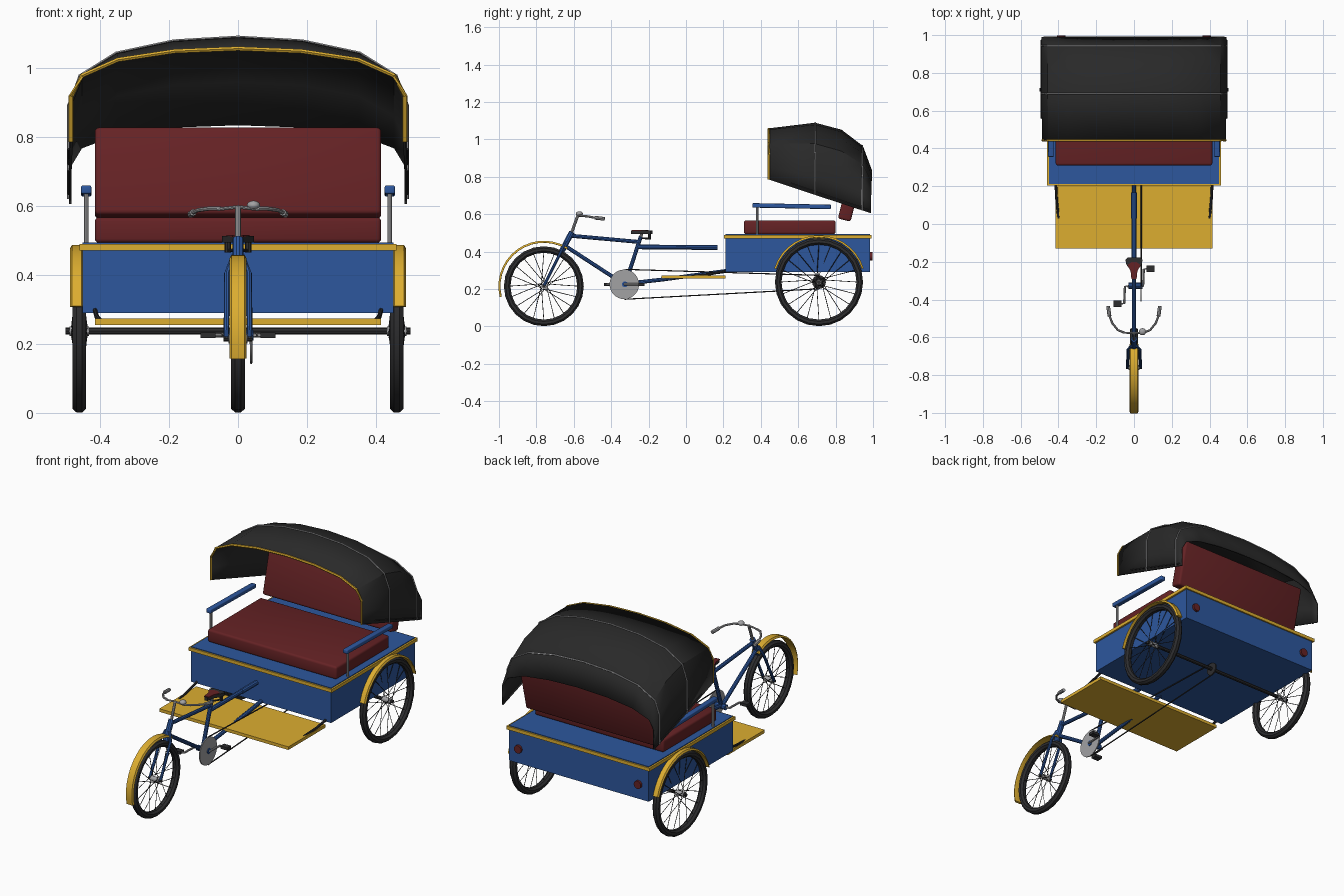
import bpy, bmesh, math
from mathutils import Matrix, Vector

if "Cube" in bpy.data.objects:
    bpy.data.objects.remove(bpy.data.objects["Cube"])


def material(name, rgb):
    m = bpy.data.materials.new(name)
    m.diffuse_color = (*rgb, 1)
    m.use_nodes = True
    m.node_tree.nodes["Principled BSDF"].inputs["Base Color"].default_value = m.diffuse_color
    return m


BLUE = material("blue paint", (0.026, 0.095, 0.34))
YELLOW = material("yellow paint", (0.72, 0.42, 0.03))
RED = material("red leather", (0.13, 0.016, 0.018))
CANVAS = material("black canvas", (0.022, 0.022, 0.022))
RUBBER = material("dark rubber", (0.026, 0.026, 0.028))
STEEL = material("grey steel", (0.36, 0.36, 0.37))


def finish(name, bm, mat, smooth=True):
    bmesh.ops.recalc_face_normals(bm, faces=bm.faces)
    me = bpy.data.meshes.new(name)
    bm.to_mesh(me)
    bm.free()
    ob = bpy.data.objects.new(name, me)
    bpy.context.collection.objects.link(ob)
    me.materials.append(mat)
    if smooth:
        bpy.context.view_layer.objects.active = ob
        bpy.ops.object.select_all(action='DESELECT')
        ob.select_set(True)
        bpy.ops.object.shade_smooth_by_angle(angle=math.radians(35))
    return ob


def box(name, lo, hi, mat, bevel=0.0, tilt=0.0):
    """Box between two corners, optionally bevelled and tilted about x."""
    lo, hi = Vector(lo), Vector(hi)
    bm = bmesh.new()
    bmesh.ops.create_cube(bm, size=1, matrix=Matrix.Translation((lo + hi) / 2)
                          @ Matrix.Rotation(tilt, 4, 'X') @ Matrix.Diagonal((*(hi - lo), 1)))
    if bevel:
        bmesh.ops.bevel(bm, geom=bm.edges[:], offset=bevel, segments=3, profile=0.5, affect='EDGES')
    return finish(name, bm, mat)


def tubes(name, paths, r, mat, sides=8):
    """Round tubes swept along one or more point paths."""
    bm = bmesh.new()
    for path in paths:
        pts = [Vector(p) for p in path]
        rings = []
        for i, p in enumerate(pts):
            d = (pts[min(i + 1, len(pts) - 1)] - pts[max(i - 1, 0)]).normalized()
            u = d.cross(Vector((0, 0, 1)) if abs(d.z) < 0.95 else Vector((0, 1, 0))).normalized()
            v = d.cross(u)
            rings.append([bm.verts.new(p + r * (math.cos(a) * u + math.sin(a) * v))
                          for a in (math.tau * k / sides for k in range(sides))])
        for a, b in zip(rings, rings[1:]):
            for k in range(sides):
                n = (k + 1) % sides
                bm.faces.new((a[k], a[n], b[n], b[k]))
        bm.faces.new(rings[0])
        bm.faces.new(rings[-1])
    return finish(name, bm, mat)


def ring_point(x, cy, cz, r, a):
    return (x, cy + r * math.cos(a), cz + r * math.sin(a))


def wheel(prefix, x, cy, r):
    # Tyre
    bm = bmesh.new()
    n, m = 24, 8
    rings = []
    for i in range(n):
        a = math.tau * i / n
        rings.append([bm.verts.new(ring_point(x + 0.0215 * math.sin(b), cy, r, r - 0.019 + 0.019 * math.cos(b), a))
                      for b in (math.tau * (k + .5) / m for k in range(m))])
    for i in range(n):
        a, b = rings[i], rings[(i + 1) % n]
        for k in range(m):
            bm.faces.new((a[k], a[(k + 1) % m], b[(k + 1) % m], b[k]))
    finish(prefix + "_tyre", bm, RUBBER)
    # Crossed spokes and hub
    spokes = []
    for i in range(20):
        a = math.tau * i / 20
        side = 0.022 if i % 2 else -0.022
        spokes.append((ring_point(x + side, cy, r, 0.016, a + (0.9 if i % 4 < 2 else -0.9)),
                       ring_point(x, cy, r, r - 0.03, a)))
    tubes(prefix + "_spokes", spokes, 0.0018, RUBBER, 4)
    tubes(prefix + "_hub", [((x - 0.028, cy, r), (x + 0.028, cy, r))], 0.014, STEEL, 12)


def fender(name, x0, x1, cy, cz, r, a0, a1):
    """Curved band with turned-down edges."""
    bm = bmesh.new()
    rows = []
    for i in range(15):
        a = math.radians(a0 + (a1 - a0) * i / 14)
        prof = [(x0, r - 0.01), (x0 + 0.006, r), (x1 - 0.006, r), (x1, r - 0.01)]
        inner = [(x1 - 0.004, r - 0.011), (x0 + 0.004, r - 0.011)]
        rows.append([bm.verts.new(ring_point(px, cy, cz, pr, a)) for px, pr in prof + inner])
    for a, b in zip(rows, rows[1:]):
        for k in range(6):
            bm.faces.new((a[k], a[(k + 1) % 6], b[(k + 1) % 6], b[k]))
    bm.faces.new(rows[0])
    bm.faces.new(rows[-1])
    finish(name, bm, YELLOW)


# Wheels and fenders
FY, FR, RY, RR = -0.76, 0.215, 0.711, 0.237
wheel("front_wheel", 0, FY, FR)
fender("front_fender", -0.025, 0.025, FY, FR, 0.243, 58, 194)
for s, side in ((-1, "left"), (1, "right")):
    wheel(side + "_rear_wheel", s * 0.46, RY, RR)
    fender(side + "_rear_fender", *sorted((s * 0.447, s * 0.487)), RY, RR, 0.25, 17, 163)
tubes("rear_axle", [((-0.5, RY, RR), (0.5, RY, RR))], 0.01, RUBBER)
tubes("front_axle", [((-0.042, FY, FR), (0.042, FY, FR))], 0.008, RUBBER)

# Passenger body with trim and tail lights
box("passenger_body", (-0.45, 0.212, 0.29), (0.45, 0.985, 0.494), BLUE)
box("body_trim", (-0.46, 0.204, 0.471), (0.46, 0.993, 0.49), YELLOW)
tubes("tail_lights", [((s * 0.385, 0.98, 0.375), (s * 0.385, 0.998, 0.375)) for s in (-1, 1)], 0.023, RED, 14)

# Foot platform and its brackets
box("foot_platform", (-0.415, -0.13, 0.255), (0.415, 0.21, 0.273), YELLOW)
tubes("platform_brackets", [((s * 0.4, 0.03, 0.268), (s * 0.41, 0.13, 0.28), (s * 0.415, 0.23, 0.3))
                            for s in (-1, 1)], 0.007, RUBBER)

# Bench and backrest
box("seat_cushion", (-0.415, 0.31, 0.493), (0.415, 0.80, 0.567), RED, 0.012)
box("seat_backrest", (-0.415, 0.842, 0.565), (0.415, 0.912, 0.825), RED, 0.012, -0.24)

# Armrests
for s, side in ((-1, "left"), (1, "right")):
    box(side + "_armrest", (s * 0.44 - 0.015, 0.355, 0.631), (s * 0.44 + 0.015, 0.775, 0.655), BLUE, 0.005, -0.02)
    tubes(side + "_armrest_post", [((s * 0.44, 0.38, 0.49), (s * 0.44, 0.38, 0.64))], 0.007, STEEL)

# Folding hood lofted through arches: (y, base z, crown z, half width)
RIBS = [(0.443, 0.785, 1.055, 0.483), (0.69, 0.703, 1.085, 0.486), (0.83, 0.657, 1.048, 0.486),
        (0.943, 0.62, 0.962, 0.486), (0.99, 0.605, 0.835, 0.486)]
HALF = [(1, 0), (1, 0.25), (1, 0.49), (0.935, 0.71), (0.72, 0.88), (0.38, 0.972), (0, 1)]
ARCH = HALF + [(-u, h) for u, h in HALF[-2::-1]]


def arch(y, z0, z1, w, grow=0.0):
    return [(u * (w + grow), y, z0 + h * (z1 - z0 + grow)) for u, h in ARCH]


bm = bmesh.new()
rows = [[bm.verts.new(p) for p in arch(*rib)] for rib in RIBS]
for a, b in zip(rows, rows[1:]):
    for k in range(len(ARCH) - 1):
        bm.faces.new((a[k], a[k + 1], b[k + 1], b[k]))
hood = finish("hood", bm, CANVAS)
shell = hood.modifiers.new("thickness", 'SOLIDIFY')
shell.thickness = 0.008
shell.offset = 0
tubes("hood_front_rim", [arch(*RIBS[0], 0.001)], 0.007, YELLOW, 6)
tubes("hood_ribs", [arch(*RIBS[i], 0.005) for i in (1, 3)], 0.004, STEEL, 6)
tubes("hood_side_rods", [((s * 0.491, 0.56, 0.765), (s * 0.491, 0.975, 0.622)) for s in (-1, 1)], 0.003, RUBBER, 6)

# Cycle frame
tubes("frame_tubes", [((0, -0.62, 0.485), (0, -0.255, 0.452)),
                      ((0, -0.645, 0.43), (0, -0.33, 0.225)),
                      ((0, -0.242, 0.48), (0, -0.325, 0.225)),
                      ((0, -0.325, 0.228), (0, -0.13, 0.25), (0, 0.24, 0.3))], 0.011, BLUE, 10)
tubes("rear_bar", [((0, -0.255, 0.425), (0, 0.168, 0.422))], 0.013, BLUE, 10)
tubes("bar_clamp", [((0, 0.03, 0.422), (0, 0.168, 0.422))], 0.015, BLUE, 10)
tubes("head_tube", [((0, -0.665, 0.4), (0, -0.61, 0.505))], 0.016, BLUE, 10)
tubes("front_fork", [((s * 0.012, -0.645, 0.455), (s * 0.032, -0.665, 0.405), (s * 0.034, FY, FR))
                     for s in (-1, 1)], 0.008, BLUE)
tubes("bottom_bracket", [((-0.03, -0.327, 0.225), (0.045, -0.327, 0.225))], 0.016, BLUE, 10)

# Handlebar with bell
tubes("handlebar_stem", [((0, -0.612, 0.5), (0, -0.577, 0.597))], 0.008, STEEL)
tubes("handlebar_bar", [((-0.06, -0.575, 0.59), (0, -0.578, 0.597), (0.06, -0.575, 0.59))], 0.005, STEEL)
tubes("handlebar_ends", [((s * 0.05, -0.575, 0.592), (s * 0.085, -0.562, 0.592), (s * 0.115, -0.525, 0.588),
                          (s * 0.132, -0.48, 0.58)) for s in (-1, 1)], 0.006, STEEL)
tubes("handlebar_grips", [((s * 0.13, -0.487, 0.581), (s * 0.137, -0.435, 0.575)) for s in (-1, 1)], 0.01, STEEL)
bm = bmesh.new()
bmesh.ops.create_uvsphere(bm, u_segments=12, v_segments=8, radius=0.019,
                          matrix=Matrix.Translation((0.045, -0.57, 0.602)) @ Matrix.Diagonal((1, 1, 0.7, 1)))
finish("bell", bm, STEEL)


# Saddle
def plate(name, half, z0, z1, mat):
    """Symmetric flat shape from half-width stations (x, y)."""
    bm = bmesh.new()
    outline = half + [(-x, y) for x, y in half[::-1]]
    face = bm.faces.new([bm.verts.new((x, y, z0)) for x, y in outline])
    top = bmesh.ops.extrude_face_region(bm, geom=[face])["geom"]
    bmesh.ops.translate(bm, verts=[v for v in top if isinstance(v, bmesh.types.BMVert)], vec=(0, 0, z1 - z0))
    finish(name, bm, mat)


plate("saddle", [(0.01, -0.295), (0.016, -0.25), (0.04, -0.215), (0.046, -0.19), (0.035, -0.178)],
      0.494, 0.513, RUBBER)
plate("saddle_nose_cover", [(0.014, -0.29), (0.018, -0.25), (0.034, -0.217), (0.012, -0.2)], 0.51, 0.516, RED)
tubes("saddle_springs", [((s * 0.03, -0.195, 0.465), (s * 0.03, -0.195, 0.497)) for s in (-1, 1)], 0.009, RUBBER)
tubes("saddle_rail", [((-0.03, -0.195, 0.47), (0, -0.245, 0.472), (0.03, -0.195, 0.47))], 0.005, RUBBER)
tubes("seat_post", [((0, -0.244, 0.47), (0, -0.236, 0.5))], 0.008, STEEL)

# Chainring, cranks and pedals
CY, CZ, CX = -0.33, 0.225, 0.038
tubes("chainring", [((CX - 0.003, CY, CZ), (CX + 0.003, CY, CZ))], 0.079, STEEL, 28)
tubes("cranks", [((s * 0.03, CY, CZ), (s * 0.048, CY, CZ), (s * 0.052, CY + s * 0.09, CZ), (s * 0.08, CY + s * 0.095, CZ))
                 for s in (-1, 1)], 0.006, STEEL)
for s, side in ((-1, "left"), (1, "right")):
    x, y = s * 0.087, CY + s * 0.092
    box(side + "_pedal", (x - 0.022, y - 0.017, CZ - 0.008), (x + 0.022, y + 0.017, CZ + 0.008), RUBBER)

# Chain and rear sprocket
tubes("chain", [((CX, CY, CZ + s * 0.08), (CX, RY, RR + s * 0.036)) for s in (-1, 1)], 0.0035, RUBBER, 6)
tubes("rear_sprocket", [((CX - 0.004, RY, RR), (CX + 0.004, RY, RR))], 0.037, RUBBER, 16)
